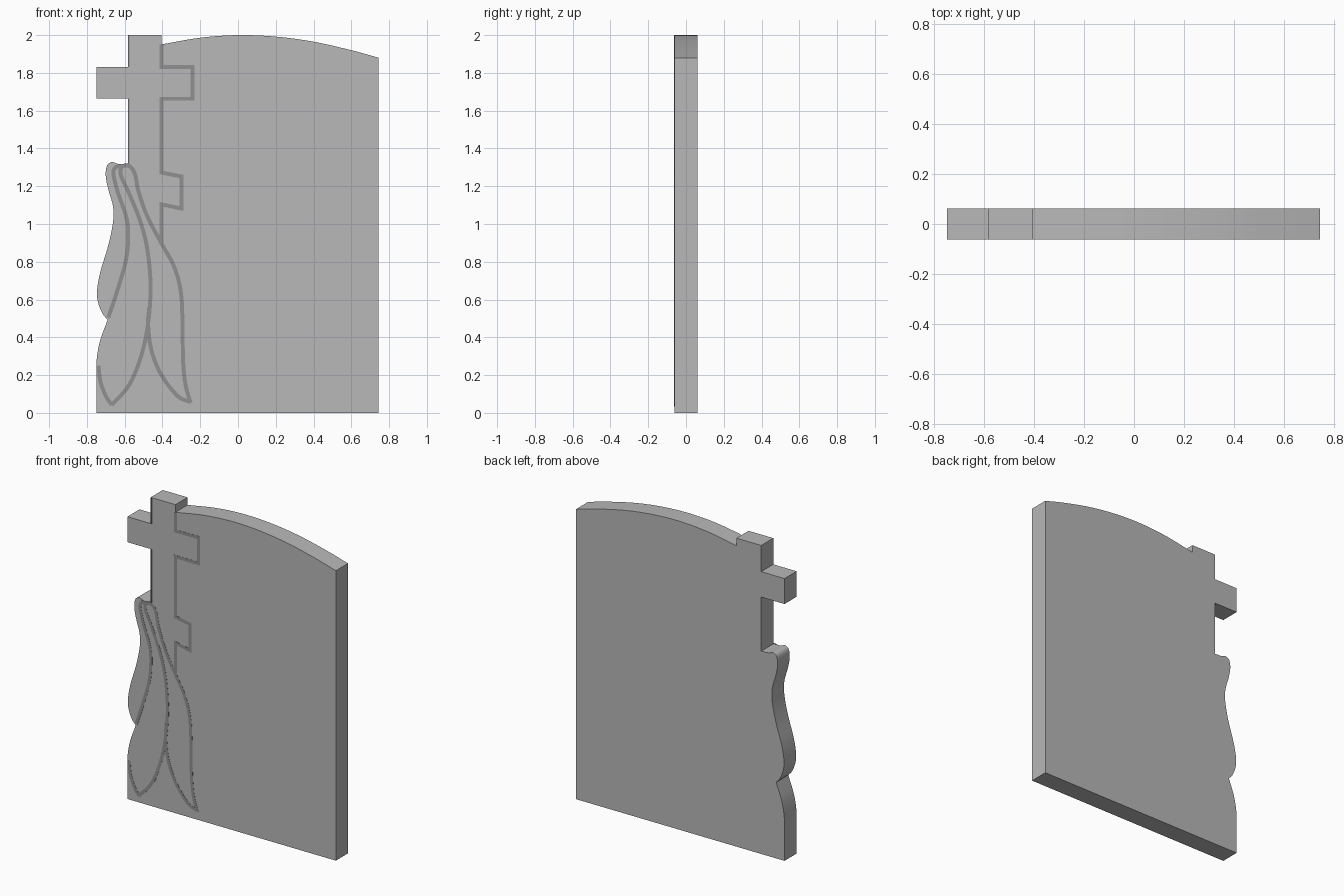
import bpy, bmesh, math
from mathutils import Vector

if "Cube" in bpy.data.objects:
    bpy.data.objects.remove(bpy.data.objects["Cube"])

HALF = 0.062      # half thickness of the slab
LINE = 0.0105     # half width of the carved lines


def material(name, v):
    m = bpy.data.materials.new(name)
    m.diffuse_color = (v, v, v, 1)
    m.use_nodes = True
    m.node_tree.nodes["Principled BSDF"].inputs["Base Color"].default_value = m.diffuse_color
    return m


stone = material("grey stone", 0.48)
groove = material("dark grey line", 0.28)


def spline(pts, n=6):
    """Smooth curve through the points (Catmull-Rom)."""
    p = [Vector(q) for q in pts]
    p = [2 * p[0] - p[1]] + p + [2 * p[-1] - p[-2]]
    out = []
    for a, b, c, d in zip(p, p[1:], p[2:], p[3:]):
        for i in range(n):
            t = i / n
            out.append(0.5 * (2 * b + (c - a) * t + (2 * a - 5 * b + 4 * c - d) * t * t
                              + (3 * b - a - 3 * c + d) * t ** 3))
    return out + [p[-2]]


def finish(bm, name, mat):
    bmesh.ops.recalc_face_normals(bm, faces=bm.faces)
    me = bpy.data.meshes.new(name)
    bm.to_mesh(me)
    bm.free()
    me.materials.append(mat)
    ob = bpy.data.objects.new(name, me)
    bpy.context.collection.objects.link(ob)
    return ob


def extrude(bm, y0, y1):
    r = bmesh.ops.extrude_face_region(bm, geom=bm.faces[:])
    for v in r["geom"]:
        if isinstance(v, bmesh.types.BMVert):
            v.co.y = y1


def ribbon(name, pts, half=LINE):
    """Thin flat line with mitred corners lying on the front face."""
    p = [Vector(q) for q in pts]
    bm = bmesh.new()
    rows = []
    for i, q in enumerate(p):
        d1 = (q - p[i - 1]).normalized() if i else (p[1] - q).normalized()
        d2 = (p[i + 1] - q).normalized() if i < len(p) - 1 else d1
        t = (d1 + d2).normalized()
        off = Vector((-t.y, t.x)) * half / max(t.dot(d1), 0.4)
        rows.append([bm.verts.new((w.x, -HALF + 0.0005, w.y)) for w in (q + off, q - off)])
    for a, b in zip(rows, rows[1:]):
        bm.faces.new((a[0], a[1], b[1], b[0]))
    extrude(bm, 0, -HALF - 0.001)
    return finish(bm, name, groove)


# slab outline: arched top, cross in the corner, draped petals on the left
arch = spline([(0.745, 1.88), (0.6, 1.92), (0.4, 1.965), (0.2, 1.992), (0, 2.0),
               (-0.2, 1.986), (-0.405, 1.951)])
cross = [(-0.405, 2.0), (-0.583, 2.0), (-0.583, 1.83), (-0.75, 1.83),
         (-0.75, 1.665), (-0.583, 1.665)]
petal_side = spline([(-0.583, 1.315), (-0.635, 1.318), (-0.665, 1.328), (-0.69, 1.315),
                     (-0.70, 1.28), (-0.698, 1.235), (-0.683, 1.17), (-0.664, 1.105),
                     (-0.659, 1.04), (-0.67, 0.96), (-0.693, 0.865), (-0.728, 0.75),
                     (-0.746, 0.65), (-0.741, 0.585), (-0.717, 0.525), (-0.69, 0.493)])
lower_side = spline([(-0.69, 0.493), (-0.728, 0.39), (-0.745, 0.31), (-0.75, 0.25)])[1:]
outline = [(0.745, 0)] + arch + cross + petal_side + lower_side + [(-0.75, 0)]

bm = bmesh.new()
bm.faces.new([bm.verts.new((q[0], HALF, q[1])) for q in outline])
extrude(bm, HALF, -HALF)
slab = finish(bm, "headstone_slab", stone)
bpy.context.view_layer.objects.active = slab
slab.select_set(True)
bpy.ops.object.shade_smooth_by_angle(angle=math.radians(30))

# carved outline of the cross
ribbon("cross_line", [(-0.405, 1.951), (-0.405, 1.83), (-0.24, 1.83), (-0.24, 1.663),
                      (-0.405, 1.663), (-0.405, 1.272), (-0.30, 1.252), (-0.30, 1.082),
                      (-0.405, 1.104), (-0.405, 0.897)])
# narrow line along the free edge of the cross post
ribbon("cross_edge_line_upper", [(-0.579, 2.0), (-0.579, 1.83)], 0.004)
ribbon("cross_edge_line_lower", [(-0.579, 1.665), (-0.579, 1.315)], 0.004)

# carved outlines of the petals
ribbon("left_petal_upper_line", spline([
    (-0.62, 1.305), (-0.645, 1.302), (-0.66, 1.28), (-0.655, 1.24), (-0.637, 1.17),
    (-0.59, 1.03), (-0.582, 0.92), (-0.595, 0.80), (-0.638, 0.65), (-0.687, 0.503)]))
ribbon("left_petal_lower_line", spline([
    (-0.739, 0.25), (-0.728, 0.165), (-0.70, 0.09), (-0.668, 0.042)]))
ribbon("left_petal_right_line", spline([
    (-0.668, 0.042), (-0.575, 0.15), (-0.51, 0.31), (-0.474, 0.49), (-0.463, 0.68),
    (-0.48, 0.865), (-0.516, 1.01), (-0.574, 1.156), (-0.616, 1.247), (-0.622, 1.29),
    (-0.607, 1.307), (-0.58, 1.308), (-0.558, 1.29), (-0.542, 1.25), (-0.526, 1.17),
    (-0.48, 1.04), (-0.405, 0.897), (-0.341, 0.78), (-0.304, 0.65), (-0.294, 0.49),
    (-0.291, 0.28), (-0.278, 0.15), (-0.251, 0.053)]))
ribbon("right_petal_left_line", spline([
    (-0.251, 0.057), (-0.32, 0.09), (-0.405, 0.20), (-0.458, 0.33), (-0.476, 0.47),
    (-0.47, 0.56)]))
